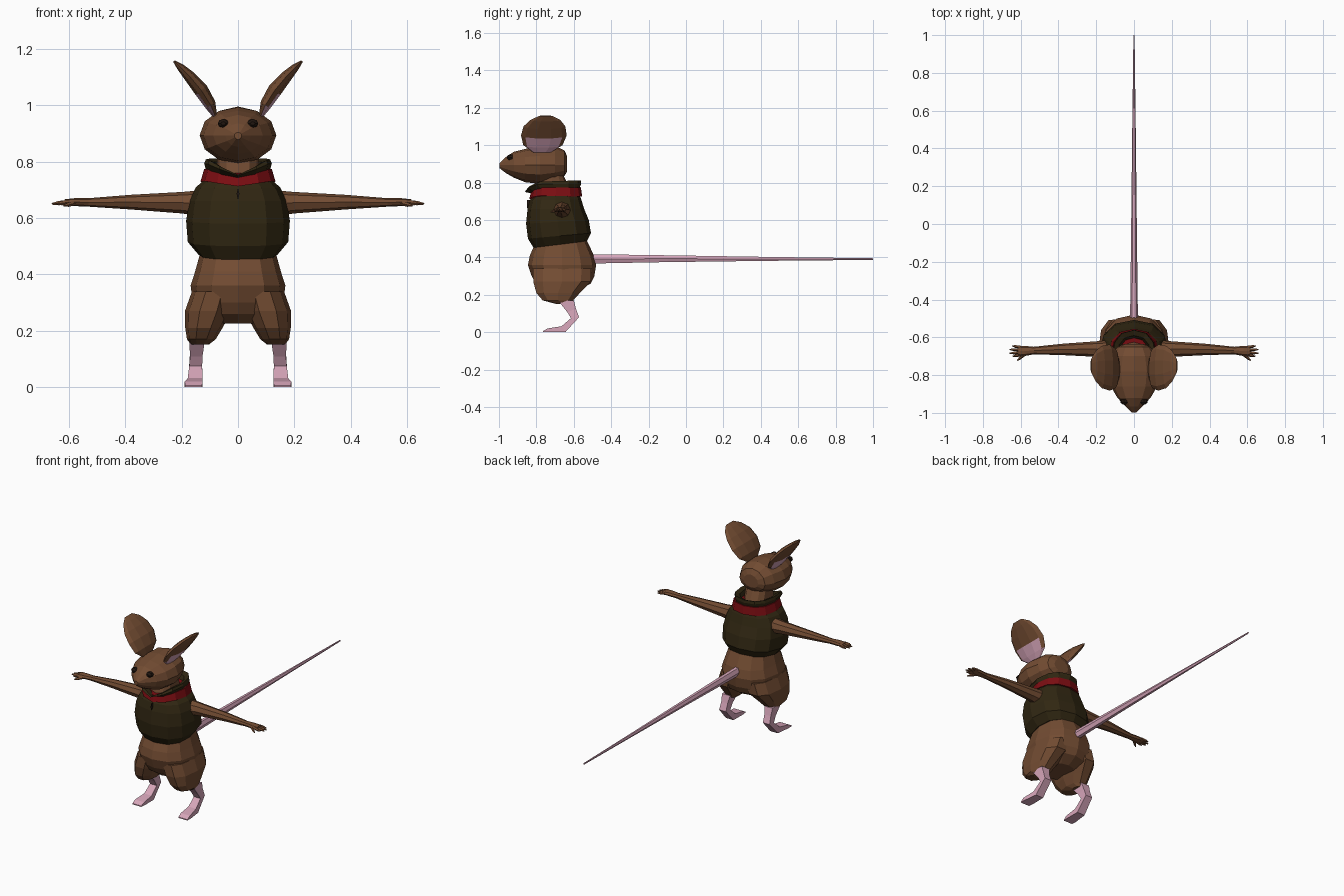
import bpy, bmesh, math
from mathutils import Vector


def material(name, rgb):
    m = bpy.data.materials.new(name)
    m.diffuse_color = (*rgb, 1)
    return m


FUR = material("brown fur", (0.17, 0.072, 0.032))
CLOTH = material("dark olive cloth", (0.030, 0.020, 0.006))
RED = material("red lining", (0.20, 0.004, 0.006))
PINK = material("pink skin", (0.68, 0.38, 0.49))
DARK = material("dark eye", (0.015, 0.008, 0.005))


def spow(v, p):
    return math.copysign(abs(v) ** p, v)


def hring(zf, zb, yf, yb, hw, x=0, dip=0, n=12, p=0.85):
    """Near-level ring: front/back heights and depths, half width, dip at the front."""
    pts = []
    for i in range(n):
        a = 2 * math.pi * i / n
        c, s = spow(math.cos(a), p), spow(math.sin(a), p)
        t = (s + 1) / 2
        z = zf + (zb - zf) * t - dip * max(0, -math.sin(a)) ** 6
        pts.append(Vector((x + hw * c, yf + (yb - yf) * t, z)))
    return pts


def ring(c, u, v, n):
    """Elliptical ring around c with half axes u and v."""
    c, u, v = Vector(c), Vector(u), Vector(v)
    return [c + u * math.cos(2 * math.pi * i / n) + v * math.sin(2 * math.pi * i / n)
            for i in range(n)]


def loft(name, rings, mat, mirror=False):
    bm = bmesh.new()
    vs = [[bm.verts.new(p) for p in r] for r in rings]
    n = len(rings[0])
    for a, b in zip(vs, vs[1:]):
        for i in range(n):
            j = (i + 1) % n
            bm.faces.new((a[i], a[j], b[j], b[i]))
    bm.faces.new(vs[0])
    bm.faces.new(vs[-1])
    bmesh.ops.recalc_face_normals(bm, faces=bm.faces)
    me = bpy.data.meshes.new(name)
    bm.to_mesh(me)
    bm.free()
    me.materials.append(mat)
    ob = bpy.data.objects.new(name, me)
    bpy.context.collection.objects.link(ob)
    if mirror:
        ob.modifiers.new("mirror", "MIRROR").use_mirror_merge = False
    return ob


# Hips and thighs, merged into one furry surface
hips = loft("hips", [hring(z, z, *r) for z, *r in (
    (0.225, -0.75, -0.57, 0.08), (0.26, -0.80, -0.51, 0.14), (0.30, -0.825, -0.49, 0.16),
    (0.36, -0.845, -0.48, 0.168), (0.41, -0.835, -0.492, 0.152), (0.49, -0.80, -0.53, 0.13))], FUR)
thigh = loft("thigh", [hring(z, z, yf, yb, hw, x, 0, 10) for z, x, hw, yf, yb in (
    (0.152, 0.135, 0.033, -0.70, -0.61), (0.17, 0.13, 0.051, -0.77, -0.60),
    (0.21, 0.121, 0.066, -0.805, -0.562), (0.27, 0.105, 0.083, -0.823, -0.503),
    (0.34, 0.085, 0.078, -0.825, -0.50))], FUR, True)
union = hips.modifiers.new("union", "BOOLEAN")
union.operation = "UNION"
union.solver = "EXACT"
union.object = thigh
bpy.context.view_layer.objects.active = hips
bpy.ops.object.modifier_apply(modifier="union")
bpy.data.objects.remove(thigh)

# Shanks and feet: front and back point of each section, half width, x centre
shank = []
for fy, fz, by, bz, hw, x in (
        (-0.685, 0.17, -0.60, 0.17, 0.028, 0.145), (-0.635, 0.108, -0.588, 0.125, 0.022, 0.148),
        (-0.615, 0.075, -0.572, 0.08, 0.023, 0.15), (-0.665, 0.032, -0.645, 0.0, 0.026, 0.152),
        (-0.74, 0.02, -0.735, 0.0, 0.032, 0.157), (-0.765, 0.006, -0.765, 0.0, 0.030, 0.158)):
    shank.append([Vector((x - hw, fy, fz)), Vector((x + hw, fy, fz)),
                  Vector((x + hw, by, bz)), Vector((x - hw, by, bz))])
loft("foot", shank, PINK, True)

# Tail
loft("tail", [ring((0, y, z), (w, 0, 0), (0, 0, h), 6) for y, z, w, h in (
    (-0.52, 0.392, 0.021, 0.029), (-0.1, 0.393, 0.016, 0.021),
    (0.45, 0.392, 0.010, 0.012), (1.0, 0.391, 0.003, 0.005))], PINK)

# Vest, red lining band and flared collar
loft("vest", [hring(*r) for r in (
    (0.452, 0.487, -0.815, -0.53, 0.14), (0.50, 0.53, -0.845, -0.508, 0.178),
    (0.58, 0.60, -0.855, -0.52, 0.184), (0.66, 0.66, -0.847, -0.545, 0.172),
    (0.705, 0.71, -0.835, -0.56, 0.150), (0.74, 0.745, -0.81, -0.575, 0.112))], CLOTH)
loft("lining_band", [hring(*r, 0, 0.02) for r in (
    (0.732, 0.725, -0.838, -0.555, 0.133), (0.772, 0.775, -0.828, -0.562, 0.12))], RED)
loft("collar", [hring(*r, 0, d) for *r, d in (
    (0.762, 0.768, -0.828, -0.57, 0.112, 0.02), (0.790, 0.795, -0.862, -0.56, 0.120, 0.04),
    (0.803, 0.812, -0.85, -0.562, 0.114, 0.05), (0.795, 0.80, -0.82, -0.59, 0.09, 0.05),
    (0.76, 0.76, -0.80, -0.61, 0.075, 0.02))], CLOTH)
loft("zip_pull", [ring((0, y, 0.685), (0.005, 0, 0), (0, 0, 0.022), 4)
                  for y in (-0.835, -0.850)], DARK)

# Neck
loft("neck", [hring(z, z, *r) for z, *r in (
    (0.74, -0.815, -0.61, 0.075), (0.85, -0.78, -0.66, 0.075))], FUR)

# Arms with tapering wrists, then fingers and thumb
loft("arm", [ring((x, y, z), (0, ry, 0), (0, 0, rz), 8) for x, y, z, ry, rz in (
    (0.13, -0.665, 0.652, 0.05, 0.046), (0.2, -0.662, 0.654, 0.041, 0.038),
    (0.38, -0.664, 0.656, 0.030, 0.026), (0.53, -0.67, 0.655, 0.020, 0.015),
    (0.58, -0.672, 0.656, 0.027, 0.014), (0.615, -0.672, 0.656, 0.027, 0.010))], FUR, True)


def finger(name, a, b):
    a, b = Vector(a), Vector(b)
    d = (b - a).normalized()
    u = d.cross(Vector((0, 0, 1))).normalized()
    v = u.cross(d)
    loft(name, [ring(a.lerp(b, t), u * r, v * r, 5)
                for t, r in ((0, 0.009), (0.6, 0.008), (1, 0.003))], FUR, True)


for k, (y0, y1, x1) in enumerate(((-0.652, -0.645, 0.645), (-0.666, -0.664, 0.66),
                                  (-0.680, -0.684, 0.66), (-0.692, -0.700, 0.642))):
    finger(f"finger_{k + 1}", (0.60, y0, 0.656), (x1, y1, 0.650))
finger("thumb", (0.58, -0.69, 0.653), (0.618, -0.722, 0.643))

# Head, lofted from the nose to the back of the skull
head = []
for y, zb, zt, hw in ((-0.998, 0.878, 0.903, 0.013), (-0.965, 0.852, 0.935, 0.045),
                      (-0.92, 0.826, 0.965, 0.088), (-0.86, 0.802, 0.980, 0.122),
                      (-0.78, 0.793, 0.992, 0.136), (-0.70, 0.812, 0.995, 0.118),
                      (-0.65, 0.835, 0.972, 0.088), (-0.635, 0.86, 0.94, 0.05)):
    r = []
    for i in range(12):
        c, s = math.cos(math.pi * i / 6), math.sin(math.pi * i / 6)
        r.append(Vector((hw * c, y, 0.893 + s * ((zt - 0.893) if s > 0 else (0.893 - zb)))))
    head.append(r)
loft("head", head, FUR)

# Eyes
loft("eye", [ring((0.052, -0.94 + d, 0.935), (r, 0, 0), (0, 0, r * 0.8), 8)
             for d, r in ((-0.016, 0.008), (-0.006, 0.019), (0.012, 0.020))], DARK, True)

# Ears: curved leaf shape, pink at the base of the outward hollow
ear_rows = ((0.080, 0.960, 0.045, 0.008, -0.77), (0.097, 1.000, 0.105, 0.022, -0.765),
            (0.130, 1.052, 0.122, 0.027, -0.76), (0.170, 1.100, 0.112, 0.022, -0.757),
            (0.204, 1.135, 0.080, 0.014, -0.752), (0.227, 1.156, 0.035, 0.004, -0.75))
normal = Vector((0.77, 0, -0.64))
ear = loft("ear", [ring((x, y, z), (0, w, 0), normal * t, 10)
                   for x, z, w, t, y in ear_rows], FUR, True)
ear.data.materials.append(PINK)
for f in ear.data.polygons:
    if f.normal.dot(normal) > 0.3 and f.center.z < 1.04 and abs(f.center.y + 0.765) < 0.075:
        f.material_index = 1
